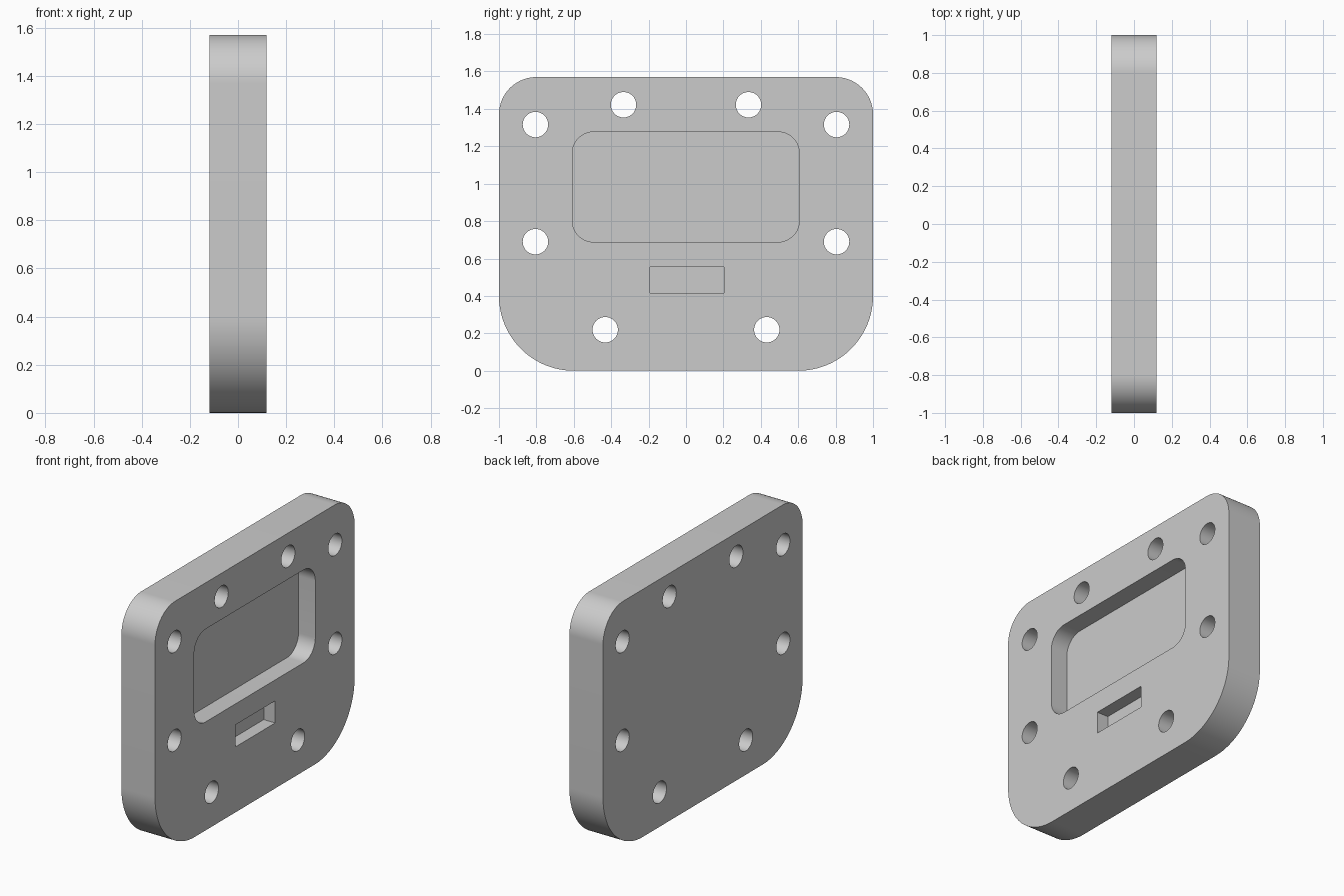
import bpy, bmesh
from math import cos, sin, pi, radians

cube = bpy.data.objects.get("Cube")
if cube:
    bpy.data.objects.remove(cube)

HALF = 0.118          # half the plate thickness
HEIGHT = 1.57

grey = bpy.data.materials.new("plain_grey")
grey.use_nodes = True
grey.diffuse_color = (0.6, 0.6, 0.6, 1)
grey.node_tree.nodes["Principled BSDF"].inputs["Base Color"].default_value = (0.6, 0.6, 0.6, 1)


def rounded_rect(y0, y1, z0, z1, r_low, r_high, steps=16):
    """Outline in the y-z plane, with own radii for lower and upper corners."""
    corners = [(y1 - r_low, z0 + r_low, r_low, -90), (y1 - r_high, z1 - r_high, r_high, 0),
               (y0 + r_high, z1 - r_high, r_high, 90), (y0 + r_low, z0 + r_low, r_low, 180)]
    points = []
    for cy, cz, r, start in corners:
        n = steps if r else 0
        for i in range(n + 1):
            a = radians(start + (90 * i / n if n else 0))
            points.append((cy + r * cos(a), cz + r * sin(a)))
    return points


def circle(cy, cz, r, n=48):
    return [(cy + r * cos(2 * pi * i / n), cz + r * sin(2 * pi * i / n)) for i in range(n)]


def add_prism(bm, outline, x0, x1):
    face = bm.faces.new([bm.verts.new((x0, y, z)) for y, z in outline])
    extruded = bmesh.ops.extrude_face_region(bm, geom=[face])["geom"]
    verts = [g for g in extruded if isinstance(g, bmesh.types.BMVert)]
    bmesh.ops.translate(bm, vec=(x1 - x0, 0, 0), verts=verts)


def make_object(name, prisms):
    bm = bmesh.new()
    for outline, x0, x1 in prisms:
        add_prism(bm, outline, x0, x1)
    bmesh.ops.recalc_face_normals(bm, faces=bm.faces)
    mesh = bpy.data.meshes.new(name)
    bm.to_mesh(mesh)
    bm.free()
    mesh.materials.append(grey)
    obj = bpy.data.objects.new(name, mesh)
    bpy.context.collection.objects.link(obj)
    return obj


# Plate with larger lower corners
plate = make_object("cover_plate", [(rounded_rect(-1, 1, 0, HEIGHT, 0.4, 0.2, 32), -HALF, HALF)])

# Mirrored bolt holes through the plate
cuts = []
for y, z in [(0.805, 1.316), (0.334, 1.422), (0.805, 0.69), (0.432, 0.219)]:
    for side in (-1, 1):
        cuts.append((circle(side * y, z, 0.068), -HALF - 0.1, HALF + 0.1))

# Large rounded pocket and small square slot, both blind
cuts.append((rounded_rect(-0.608, 0.606, 0.688, 1.277, 0.115, 0.115), 0, HALF + 0.1))
cuts.append((rounded_rect(-0.192, 0.204, 0.415, 0.555, 0, 0), HALF - 0.08, HALF + 0.1))
cutter = make_object("hole_cutter", cuts)
cutter.hide_render = True

# Cut the plate, then drop the cutter
boolean = plate.modifiers.new("holes", 'BOOLEAN')
boolean.operation = 'DIFFERENCE'
boolean.solver = 'EXACT'
boolean.object = cutter
bpy.ops.object.select_all(action='DESELECT')
plate.select_set(True)
bpy.context.view_layer.objects.active = plate
bpy.ops.object.modifier_apply(modifier=boolean.name)
bpy.data.objects.remove(cutter)
bpy.ops.object.shade_smooth_by_angle(angle=radians(30))
